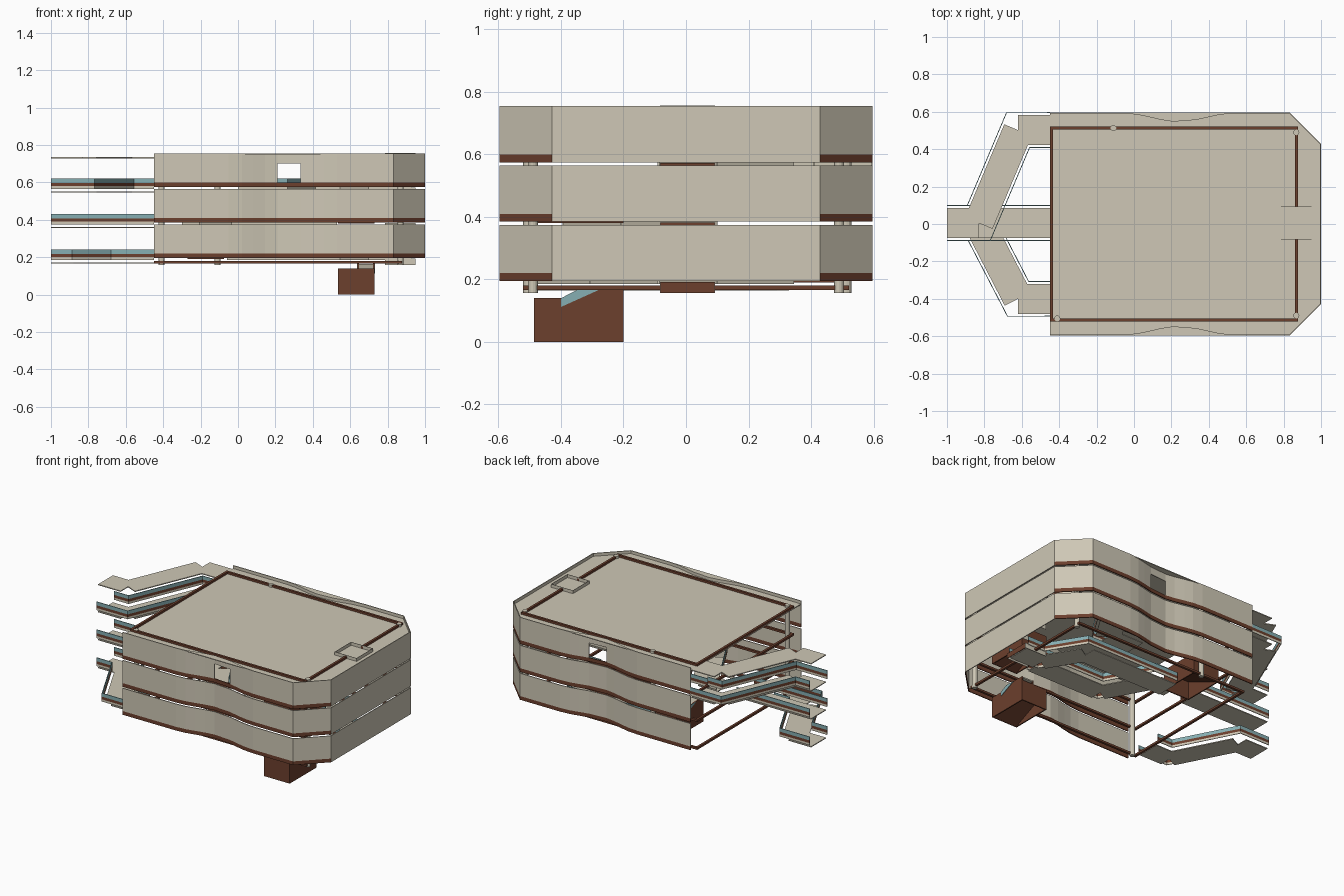
import bpy, bmesh, math
from mathutils import Vector

if "Cube" in bpy.data.objects:
    bpy.data.objects.remove(bpy.data.objects["Cube"])


def mat(name, rgb):
    m = bpy.data.materials.new(name)
    m.diffuse_color = (*rgb, 1)
    m.use_nodes = True
    m.node_tree.nodes["Principled BSDF"].inputs["Base Color"].default_value = m.diffuse_color
    return m


CONCRETE, BROWN, TEAL = range(3)
MATS = [mat("concrete", (0.62, 0.575, 0.465)), mat("brown", (0.15, 0.05, 0.026)),
        mat("teal", (0.24, 0.43, 0.45))]


def finish(name, bm, thick=0.0):
    bmesh.ops.recalc_face_normals(bm, faces=bm.faces[:])
    me = bpy.data.meshes.new(name)
    bm.to_mesh(me)
    bm.free()
    for m in MATS:
        me.materials.append(m)
    ob = bpy.data.objects.new(name, me)
    bpy.context.collection.objects.link(ob)
    if thick:
        s = ob.modifiers.new("thickness", 'SOLIDIFY')
        s.thickness, s.offset = thick, 0
    return ob


def prism(name, pts, lo, hi, axis='z', m=CONCRETE):
    """Extrude a flat outline along z, or a (y, z) outline along x."""
    bm = bmesh.new()
    to3 = (lambda p, t: (p[0], p[1], t)) if axis == 'z' else (lambda p, t: (t, p[0], p[1]))
    a = [bm.verts.new(to3(p, lo)) for p in pts]
    b = [bm.verts.new(to3(p, hi)) for p in pts]
    bm.faces.new(a)
    bm.faces.new(b)
    for i in range(len(pts)):
        j = (i + 1) % len(pts)
        bm.faces.new((a[i], a[j], b[j], b[i]))
    for f in bm.faces:
        f.material_index = m
    return finish(name, bm)


def box(name, x0, x1, y0, y1, z0, z1, m=CONCRETE):
    return prism(name, [(x0, y0), (x1, y0), (x1, y1), (x0, y1)], z0, z1, 'z', m)


def ribbon(name, pts, zs, rule, thick=0.006):
    """Upright sheet along a plan path; rule(mid) gives a colour or None for a hole."""
    bm = bmesh.new()
    grid = [[bm.verts.new((x, y, z)) for z in zs] for x, y in pts]
    for a, b in zip(grid, grid[1:]):
        for k in range(len(zs) - 1):
            m = rule((a[k].co + b[k + 1].co) / 2)
            if m is not None:
                bm.faces.new((a[k], b[k], b[k + 1], a[k + 1])).material_index = m
    return finish(name, bm, thick)


def offset(path, d):
    """Mitred parallel of an open path."""
    P = [Vector(p) for p in path]
    N = []
    for a, b in zip(P, P[1:]):
        t = (b - a).normalized()
        N.append(Vector((-t.y, t.x)))
    out = []
    for i, p in enumerate(P):
        n = N[max(i - 1, 0)] + N[min(i, len(N) - 1)]
        out.append(tuple(p + n * (d * 2 / n.length_squared)))
    return out


STEP = 0.19          # storey height
ROOF = 0.735

# facade outline: shallow dent in the long sides, cut corners on the right
xs = [-0.45, -0.05, 0.02, 0.08, 0.145, 0.21, 0.335, 0.4, 0.46, 0.53, 0.83]


def dent(x):
    if not -0.05 < x < 0.53:
        return 0.0
    return 0.045 * (1 - math.cos((x + 0.05) / 0.58 * 2 * math.pi)) / 2


front = [(x, -0.594 + dent(x)) for x in xs]
back = [(x, -y) for x, y in reversed(front)]
outline = front + [(0.997, -0.427), (0.997, 0.427)] + back

# three facade bands with brown base stripe; top band has a window each side
for k in range(3):
    z0 = 0.195 + STEP * k

    def band_rule(c, z0=z0, k=k):
        if k == 2 and 0.21 < c.x < 0.335 and 0.6 < c.z < 0.7:
            return None
        return BROWN if c.z < z0 + 0.025 and c.x < 0.99 else CONCRETE
    ribbon(f"facade_band_{k + 1}", outline, [z0, z0 + 0.025, z0 + 0.125, z0 + 0.18], band_rule)

# roof slab inside the walls and the small eaves over the dents
prism("roof_slab", outline, ROOF - 0.006, ROOF)
for s, n in ((-1, "front"), (1, "back")):
    eave = [(x, s * (0.592 - dent(x))) for x in xs[2:-2]]
    prism(f"eave_{n}", [(-0.05, s * 0.595)] + eave + [(0.53, s * 0.595)], 0.75, 0.755)

# brown frame at each floor (broken by the hatch on the roof), columns at the corners
for k in range(4):
    z = ROOF if k == 3 else 0.167 + STEP * k
    for y in (-0.513, 0.513):
        box(f"frame_long_{k}", -0.449, 0.876, y - 0.008, y + 0.008, z, z + 0.014, BROWN)
    box(f"frame_left_{k}", -0.449, -0.433, -0.513, 0.513, z, z + 0.014, BROWN)
    for y0, y1 in ((-0.513, -0.08), (0.09, 0.513)):
        box(f"frame_right_{k}", 0.86, 0.876, y0, y1, z, z + 0.014, BROWN)
for i, (x, y) in enumerate([(0.868, -0.49), (0.868, 0.49), (-0.41, -0.505), (-0.11, 0.513)]):
    ring = [(x + 0.016 * math.cos(a * math.pi / 6), y + 0.016 * math.sin(a * math.pi / 6))
            for a in range(12)]
    prism(f"column_{i + 1}", ring, 0.157, 0.751)


# walkways: one slab per leg plus striped railings both sides
def walkway(name, path, z, rails=True):
    for i, (a, b) in enumerate(zip(path, path[1:])):
        l, r = offset([a, b], 0.08), offset([a, b], -0.08)
        prism(f"{name}_slab_{i + 1}", l + r[::-1], z, z + 0.006)
    if rails:
        zs = [z + d for d in (0.02, 0.035, 0.053, 0.077)]
        for d, side in ((0.093, "left"), (-0.093, "right")):
            ribbon(f"{name}_rail_{side}", offset(path, d), zs,
                   lambda c: CONCRETE if c.z < zs[1] else BROWN if c.z < zs[2] else TEAL, 0.005)


C = 0.005
Z1, Z2, Z3 = 0.165, 0.355, 0.545
upper = [(-1, C), (-0.83, C), (-0.62, 0.502), (-0.45, 0.502)]
walkway("lower_walkway", [(-1, C), (-0.83, C), (-0.62, -0.4), (-0.45, -0.4)], Z1)
walkway("middle_walkway", [(-1, C), (-0.45, C)], Z2)
walkway("upper_walkway", upper, Z3)
walkway("walkway_roof", upper, ROOF - 0.006, rails=False)
# inner corridors linking the stairs
walkway("lower_corridor", [(0.93, C), (0.75, C), (0.6, 0.25), (-0.06, 0.25)], Z1)
walkway("middle_corridor", [(-0.3, C), (-0.15, C), (0.02, -0.3), (0.53, -0.3)], Z2)
walkway("upper_corridor", [(0.0, C), (0.21, C), (0.36, 0.25), (0.6, 0.25), (0.75, C),
                           (0.93, C)], Z3)

# landing trays at the right end of every floor, and the open roof hatch
for k in range(4):
    top = k == 3
    z0, z1 = (ROOF, 0.757) if top else (0.157 + STEP * k, 0.192 + STEP * k)
    for n, (x0, x1, y0, y1) in {"front": (0.785, 0.95, -0.083, -0.081),
                                "back": (0.785, 0.95, 0.091, 0.093),
                                "left": (0.785, 0.787, -0.083, 0.093),
                                "right": (0.948, 0.95, -0.083, 0.093)}.items():
        if top or n != "left":
            box(f"landing_{k + 1}_{n}", x0, x1, y0, y1, z0, z1,
                BROWN if not top and n == "right" else CONCRETE)

# enclosed stairs between floors; the middle one is turned half round
for k in range(3):
    z = STEP * k
    s = -1 if k == 1 else 1
    fx = lambda x: 0.23 + s * (x - 0.23)
    at = lambda pts: [(s * y, z + h) for y, h in pts]
    low = at([(-0.487, 0), (-0.2, 0), (-0.2, 0.14), (-0.487, 0.14)])
    high = at([(-0.487, 0), (-0.2, 0), (-0.2, 0.166), (-0.305, 0.166), (-0.4, 0.14),
               (-0.487, 0.14)])
    rail = at([(-0.4, 0.1), (-0.2, 0.1), (-0.2, 0.166), (-0.305, 0.166), (-0.4, 0.14)])
    stripe = at([(-0.4, 0.112), (-0.28, 0.166), (-0.35, 0.166), (-0.4, 0.14)])
    ramp = at([(-0.48, 0.0), (-0.2, 0.125), (-0.2, 0.135), (-0.48, 0.012)])
    top = at([(-0.4, 0.13), (-0.305, 0.156), (-0.2, 0.156), (-0.2, 0.164), (-0.305, 0.164),
              (-0.4, 0.14)])

    def panel(part, pts, x0, x1, m):
        prism(f"stair_{k + 1}_{part}", pts, *sorted((fx(x0), fx(x1))), 'x', m)
    panel("left_side", low, 0.535, 0.543, BROWN)
    panel("right_side", high, 0.722, 0.73, BROWN)
    panel("rail_side", rail, 0.64, 0.646, BROWN)
    panel("glass_left", stripe, 0.637, 0.64, TEAL)
    panel("glass_right", stripe, 0.73, 0.733, TEAL)
    panel("ramp", ramp, 0.543, 0.722, BROWN)
    panel("landing", top, 0.646, 0.722, CONCRETE)
    panel("end_wall", at([(-0.487, 0), (-0.479, 0), (-0.479, 0.14), (-0.487, 0.14)]),
          0.543, 0.722, BROWN)
    panel("inner_wall", at([(-0.208, 0), (-0.2, 0), (-0.2, 0.14), (-0.208, 0.14)]),
          0.543, 0.722, BROWN)
